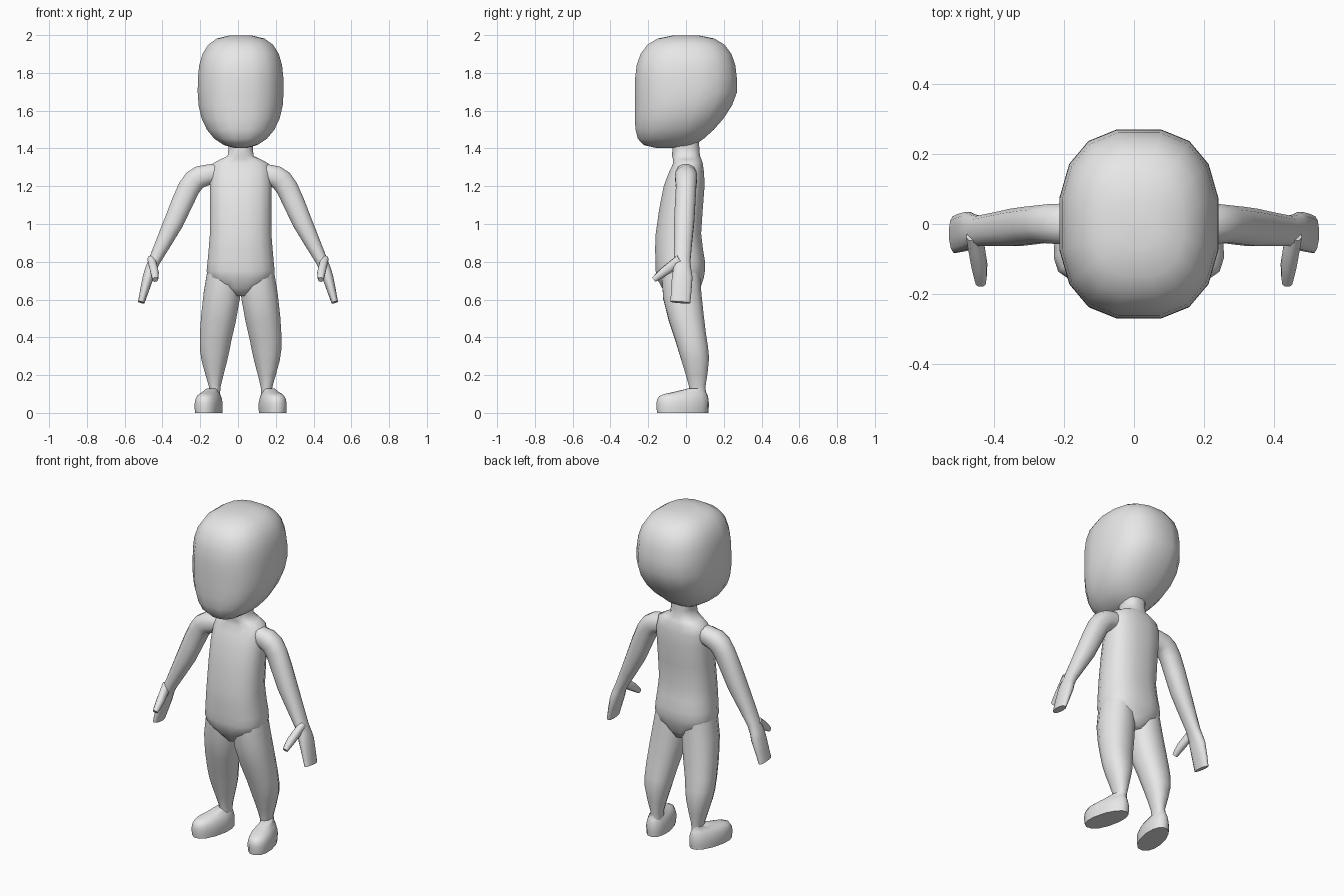
import bpy
import bmesh
import math
from mathutils import Vector, Matrix

cube = bpy.data.objects.get("Cube")
if cube:
    bpy.data.objects.remove(cube, do_unlink=True)

CENTRE_LINE = .014
GREY = (.8, .8, .8, 1)

clay = bpy.data.materials.new("clay_grey")
clay.use_nodes = True
clay.diffuse_color = GREY
clay.node_tree.nodes["Principled BSDF"].inputs["Base Color"].default_value = GREY


def joint(z, wide, deep, x=0, y=0):
    """One cross-section: its centre and its half width and half depth."""
    return Vector((x, y, z, wide, deep))


def refine(joints):
    """Add a smoothly curved halfway section between neighbouring joints."""
    padded = [joints[0], *joints, joints[-1]]
    result = [joints[0]]
    for before, start, end, after in zip(padded, padded[1:], padded[2:], padded[3:]):
        result += [(9 * (start + end) - before - after) / 16, end]
    return result


def rounded(t, power):
    """Profile of a rounded box: how far it reaches at height t from -1 to 1."""
    return (1 - abs(t) ** power) ** (1 / power)


def outline(sides, power):
    """Unit cross-section shaped like a rounded box."""
    for i in range(sides):
        angle = math.tau * (i + .5) / sides
        c, s = math.cos(angle), math.sin(angle)
        yield (math.copysign(abs(c) ** (2 / power), c),
               math.copysign(abs(s) ** (2 / power), s))


def loft(name, joints, sides=12, power=2.3, level=False, mirrored=False):
    """Skin a tube over the joints, with sections level or square to the path."""
    bm = bmesh.new()
    loops = []
    for i, section in enumerate(joints):
        centre, wide, deep = section.to_3d(), section[3], section[4]
        across, along = Vector((1, 0, 0)), Vector((0, 1, 0))
        if not level:
            following = joints[min(i + 1, len(joints) - 1)].to_3d()
            path = (following - joints[max(i - 1, 0)].to_3d()).normalized()
            across = along.cross(path).normalized()
            along = path.cross(across)
        loops.append([bm.verts.new(centre + across * wide * p + along * deep * q)
                      for p, q in outline(sides, power)])
    for lower, upper in zip(loops, loops[1:]):
        for i in range(sides):
            j = (i + 1) % sides
            bm.faces.new((lower[i], lower[j], upper[j], upper[i]))
    bm.faces.new(loops[0])
    bm.faces.new(loops[-1])
    if mirrored:
        bm.transform(Matrix.Scale(-1, 4, Vector((1, 0, 0))))
    bmesh.ops.recalc_face_normals(bm, faces=bm.faces)

    mesh = bpy.data.meshes.new(name)
    bm.to_mesh(mesh)
    bm.free()
    mesh.materials.append(clay)
    part = bpy.data.objects.new(name, mesh)
    bpy.context.collection.objects.link(part)
    bpy.ops.object.select_all(action='DESELECT')
    part.select_set(True)
    bpy.context.view_layer.objects.active = part
    bpy.ops.object.shade_smooth_by_angle(angle=math.radians(60))
    return part


# Head: flat face down to the chin, rounded crown, sloping underside at the back
head_joints = []
for degrees in range(-84, 85, 14):
    t = math.sin(math.radians(degrees))
    side_power, face_power, back_power = (3, 3, 3) if t > 0 else (2.2, 6, 1.4)
    face, back = rounded(t, face_power), rounded(t, back_power)
    head_joints.append(joint(z=1.7 + .3 * t, wide=.231 * rounded(t, side_power),
                             deep=.275 * (face + back) / 2, y=.275 * (back - face) / 2))
head = loft("head", head_joints, sides=16, power=2.5, level=True)
head.location.x = CENTRE_LINE

# Torso from crotch to belly, chest, sloping shoulders and neck
torso_joints = [
    joint(z=.62, wide=.04, deep=.08, y=-.02),
    joint(z=.71, wide=.17, deep=.125, y=-.03),
    joint(z=.8, wide=.178, deep=.133, y=-.03),
    joint(z=.95, wide=.165, deep=.122, y=-.04),
    joint(z=1.2, wide=.165, deep=.11, y=-.01),
    joint(z=1.32, wide=.15, deep=.08, y=.01),
    joint(z=1.36, wide=.07, deep=.075),
    joint(z=1.44, wide=.07, deep=.07),
]
torso = loft("torso", refine(torso_joints), sides=16, power=2.5, level=True)
torso.location.x = CENTRE_LINE

leg_joints = [
    joint(x=.137, y=.06, z=.08, wide=.03, deep=.043),
    joint(x=.137, y=.06, z=.14, wide=.032, deep=.045),
    joint(x=.139, y=.05, z=.28, wide=.07, deep=.075),
    joint(x=.132, y=.025, z=.4, wide=.087, deep=.085),
    joint(x=.1, y=-.02, z=.62, wide=.1, deep=.105),
    joint(x=.08, y=-.03, z=.85, wide=.08, deep=.1),
]
foot_joints = [
    joint(y=-.018, z=0, wide=.066, deep=.14),
    joint(y=-.018, z=.05, wide=.068, deep=.143),
    joint(y=-.013, z=.09, wide=.056, deep=.132),
    joint(y=.02, z=.11, wide=.04, deep=.09),
    joint(y=.06, z=.13, wide=.03, deep=.045),
]
arm_joints = [
    joint(x=.1, z=1.27, wide=.05, deep=.05),
    joint(x=.2, z=1.25, wide=.06, deep=.06),
    joint(x=.26, z=1.19, wide=.06, deep=.055),
    joint(x=.34, y=-.01, z=1.01, wide=.054, deep=.055),
    joint(x=.445, y=-.02, z=.8, wide=.032, deep=.044),
    joint(x=.475, y=-.02, z=.72, wide=.03, deep=.056),
    joint(x=.512, y=-.03, z=.585, wide=.018, deep=.054),
]
thumb_joints = [
    joint(x=.458, y=-.03, z=.81, wide=.022, deep=.03),
    joint(x=.442, y=-.12, z=.745, wide=.023, deep=.024),
    joint(x=.438, y=-.17, z=.705, wide=.015, deep=.015),
]

for label, sign in (("left", 1), ("right", -1)):
    mirrored = sign < 0
    leg = loft(label + "_leg", refine(leg_joints), mirrored=mirrored)
    leg.location.x = CENTRE_LINE

    # Foot with a flat sole, toes turned out and broader than the heel
    foot = loft(label + "_foot", refine(foot_joints), sides=14, level=True, mirrored=mirrored)
    for vertex in foot.data.vertices:
        vertex.co.x *= 1 - max(vertex.co.y, 0)
    foot.location.x = CENTRE_LINE + sign * .163
    foot.rotation_euler.z = sign * math.radians(14)

    # Arm ending in a mitten hand, with the thumb pointing forwards
    loft(label + "_arm", refine(arm_joints), mirrored=mirrored)
    loft(label + "_thumb", refine(thumb_joints), sides=8, mirrored=mirrored)
